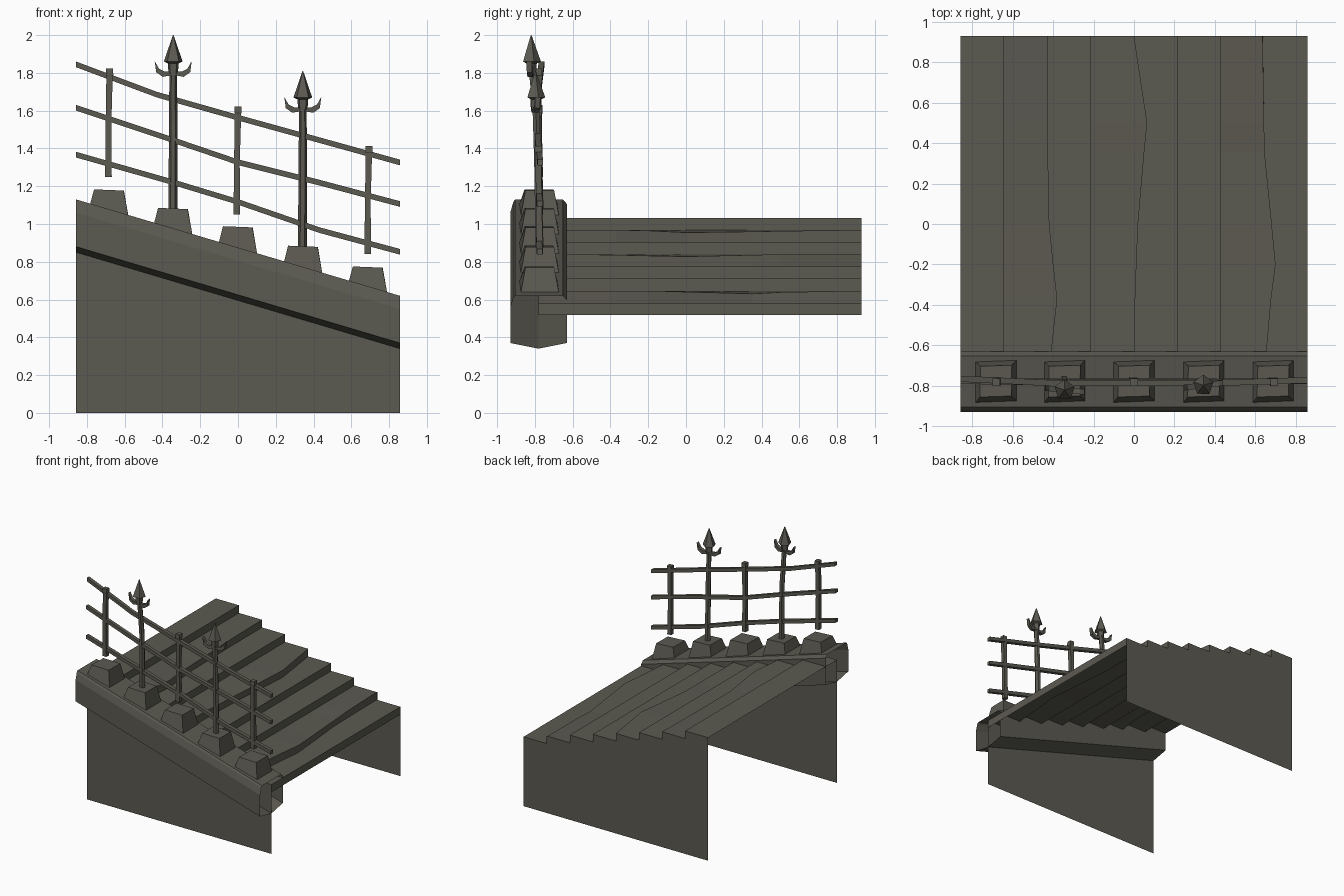
import bpy, math
from mathutils import Vector

if "Cube" in bpy.data.objects:
    bpy.data.objects.remove(bpy.data.objects["Cube"])

stone = bpy.data.materials.new("weathered grey")
stone.diffuse_color = (0.105, 0.101, 0.082, 1)
stone.use_nodes = True
stone.node_tree.nodes["Principled BSDF"].inputs["Base Color"].default_value = stone.diffuse_color

X, YB, YF = 0.857, 0.93, -0.78      # half width, back wall, front wall
N = 8
RUN, RISE, TOP = 2 * X / N, 0.0644, 1.033


def make(name, verts, faces):
    me = bpy.data.meshes.new(name)
    me.from_pydata([tuple(v) for v in verts], [], faces)
    me.materials.append(stone)
    me.update()
    ob = bpy.data.objects.new(name, me)
    bpy.context.collection.objects.link(ob)
    return ob


def loft(name, rings, caps=True):
    """Skin a list of equal closed rings."""
    n = len(rings[0])
    verts = [v for r in rings for v in r]
    faces = []
    for k in range(len(rings) - 1):
        for i in range(n):
            j = (i + 1) % n
            faces.append((k * n + i, k * n + j, (k + 1) * n + j, (k + 1) * n + i))
    if caps:
        faces.append(tuple(range(n))[::-1])
        faces.append(tuple(range((len(rings) - 1) * n, len(rings) * n)))
    return make(name, verts, faces)


def upright(name, stations, n, turn=0.0):
    """Post from (x, y, z, radius) stations."""
    rings = []
    for x, y, z, r in stations:
        rings.append([(x + r * math.cos(turn + 2 * math.pi * i / n),
                       y + r * math.sin(turn + 2 * math.pi * i / n), z) for i in range(n)])
    return loft(name, rings)


# stair treads and risers: open sheet, some nosings worn and warped
ys = [YB, 0.5, 0.35, 0.0, -0.2, -0.37, -0.63, YF]
warp_x = {2: [0, 0, .003, .01, .03, .049, .02, .01],
          4: [0, .065, .05, .02, .012, .006, .002, 0],
          7: [-.007, 0, .003, .038, .057, .035, .012, .01]}
warp_z = {2: [0, -.006, -.009, -.014, -.004, 0, 0, 0],
          4: [0, 0, -.004, -.012, -.008, -.004, 0, 0],
          7: [0, -.008, -.016, -.006, 0, 0, 0, 0]}
zero = [0] * len(ys)
rows = []
for i in range(N):
    z = TOP - i * RISE
    x0, x1 = -X + i * RUN, -X + (i + 1) * RUN
    if i == 0:
        rows.append([(x0, y, z) for y in ys])
    wx, wz = warp_x.get(i + 1, zero), warp_z.get(i + 1, zero)
    rows.append([(x1 + wx[k], y, z + wz[k]) for k, y in enumerate(ys)])
    rows.append([(x1 + wx[k] * 0.9, y, z - RISE) for k, y in enumerate(ys)])
m = len(ys)
make("stair_treads", [v for r in rows for v in r],
     [(a * m + b, (a) * m + b + 1, (a + 1) * m + b + 1, (a + 1) * m + b)
      for a in range(len(rows) - 1) for b in range(m - 1)])

# thin side walls under the stairs, stepped along their tops
for name, y in (("back_wall", YB), ("front_wall", YF)):
    verts, faces = [], []
    for i in range(N):
        x0, x1, z = -X + i * RUN, -X + (i + 1) * RUN, TOP - i * RISE
        b = len(verts)
        verts += [(x0, y, 0), (x1, y, 0), (x1, y, z), (x0, y, z)]
        f = (b, b + 1, b + 2, b + 3)
        faces.append(f if y < 0 else f[::-1])
    make(name, verts, faces)

# sloping curb beam with open ends
SLOPE = 0.51
profile = [(-.93, .37), (-.78, .34), (-.63, .37), (-.63, .595), (-.652, .62),
           (-.905, .62), (-.915, .605), (-.93, .55)]
loft("curb_beam", [[(X * s, y, z + (SLOPE if s < 0 else 0)) for y, z in profile]
                   for s in (-1, 1)], caps=False)


def curb_z(x):
    return 0.875 - SLOPE * x / (2 * X)


# tapered stone blocks on the curb
for i, (cx, zt) in enumerate([(-.682, 1.18), (-.343, 1.082), (0, .985), (.345, .882), (.688, .772)]):
    base = [(cx - .102, -.883), (cx + .102, -.875), (cx + .102, -.672), (cx - .102, -.68)]
    top = [(cx - .08, -.855), (cx + .076, -.85), (cx + .078, -.698), (cx - .076, -.703)]
    loft("curb_block_%d" % (i + 1),
         [[(x, y, curb_z(x) - .006) for x, y in base],
          [(x, y, zt - (x - cx) * .04) for x, y in top]])

# three bent rails
rails = {"top_rail": [(-X, -.765, 1.845), (-.43, -.785, 1.685), (0, -.785, 1.563),
                      (.42, -.785, 1.447), (X, -.772, 1.326)],
         "middle_rail": [(-X, -.775, 1.615), (-.34, -.785, 1.443), (0, -.78, 1.327),
                         (.42, -.78, 1.222), (X, -.775, 1.106)],
         "bottom_rail": [(-X, -.775, 1.367), (-.34, -.78, 1.22), (0, -.775, 1.117),
                         (.43, -.78, .968), (X, -.775, .853)]}
for name, path in rails.items():
    h = .015
    loft(name, [[(x, y - h, z - h), (x, y + h, z - h), (x, y + h, z + h), (x, y - h, z + h)]
                for x, y, z in path])

# plain square posts with small caps
for i, (cx, zb) in enumerate([(-.683, 1.25), (-.003, 1.05), (.69, .84)]):
    r = .025
    q = math.pi / 4
    upright("plain_post_%d" % (i + 1),
            [(cx - .003, -.775, zb, r), (cx - .003, -.778, zb + .27, r * .85),
             (cx + .003, -.782, zb + .535, r * .95), (cx + .003, -.782, zb + .54, r * 1.12),
             (cx + .003, -.782, zb + .572, r * 1.05)], 4, q)

# spear posts with pointed heads and curved hooks
arm = [(0, -.05), (.045, -.048), (.075, -.033), (.098, .008),
       (.090, -.052), (.055, -.076), (0, -.066)]
for i, (cx, zb, zt, yt) in enumerate([(-.343, 1.07, 2.0, -.82), (.343, .87, 1.81, -.797)]):
    tag = "_%d" % (i + 1)
    upright("spear_post" + tag,
            [(cx - .002, -.775, zb, .024), (cx, -.785, (zb + zt) / 2, .022),
             (cx, yt, zt - .14, .02)], 6)
    upright("spear_head" + tag,
            [(cx, yt, zt - .205, .026), (cx, yt, zt - .15, .03),
             (cx, yt, zt - .14, .052), (cx, yt, zt, .002)], 5, .3)
    for side, s in (("left", -1), ("right", 1)):
        turn = .12 if i else -.1
        rings = []
        for dy in (-.014, .014):
            rings.append([(cx + s * x, yt + dy + s * x * turn, zt - .145 + z) for x, z in arm])
        loft("spear_hook_" + side + tag, rings)

# make closed parts face outward
import bmesh
for ob in bpy.data.objects:
    if ob.name in ("stair_treads", "front_wall", "back_wall"):
        continue
    bm = bmesh.new()
    bm.from_mesh(ob.data)
    bmesh.ops.recalc_face_normals(bm, faces=bm.faces)
    bm.to_mesh(ob.data)
    bm.free()
